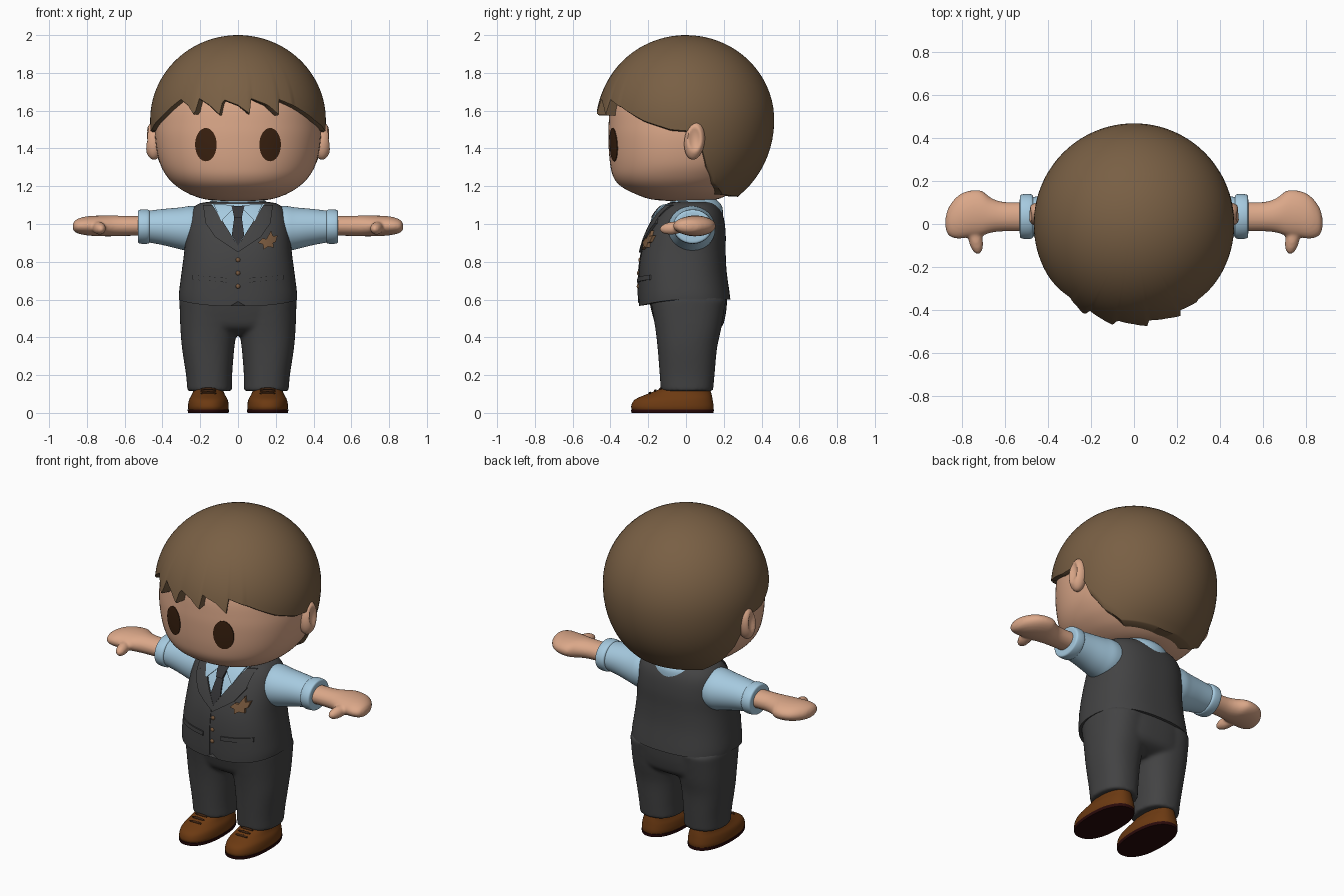
import bpy, bmesh, math
from mathutils import Matrix, Vector, Euler

cube = bpy.data.objects.get("Cube")
if cube:
    bpy.data.objects.remove(cube)


def material(name, rgb):
    m = bpy.data.materials.new(name)
    m.use_nodes = True
    m.diffuse_color = (*rgb, 1)
    m.node_tree.nodes["Principled BSDF"].inputs["Base Color"].default_value = (*rgb, 1)
    return m


SKIN = material("skin", (.71, .39, .25))
HAIR = material("brown hair", (.19, .115, .058))
EYE = material("dark brown eyes", (.042, .015, .005))
CHARCOAL = material("charcoal cloth", (.056, .056, .057))
TIE = material("dark tie", (.035, .035, .038))
SHIRT = material("light blue shirt", (.38, .59, .74))
LEATHER = material("brown leather", (.15, .042, .006))
SOLE = material("dark sole", (.022, .003, .003))
BRONZE = material("bronze", (.2, .105, .05))


def finish(bm, name, mat, voxel=0, angle=40):
    """Turn a bmesh into a shaded object; voxel blends overlapping pieces."""
    bmesh.ops.recalc_face_normals(bm, faces=bm.faces[:])
    mesh = bpy.data.meshes.new(name)
    bm.to_mesh(mesh)
    bm.free()
    mesh.materials.append(mat)
    ob = bpy.data.objects.new(name, mesh)
    bpy.context.collection.objects.link(ob)
    bpy.ops.object.select_all(action='DESELECT')
    ob.select_set(True)
    bpy.context.view_layer.objects.active = ob
    bpy.ops.object.shade_smooth_by_angle(angle=math.radians(angle))
    if voxel:
        r = ob.modifiers.new("blend", 'REMESH')
        r.mode, r.voxel_size, r.use_smooth_shade = 'VOXEL', voxel, True
        s = ob.modifiers.new("soften", 'SMOOTH')
        s.factor, s.iterations = .5, 6
    return ob


def resample(secs, k=5):
    """Smooth curve through the sections."""
    out = []
    for i in range(len(secs) - 1):
        p = [secs[max(0, min(len(secs) - 1, i + j))] for j in (-1, 0, 1, 2)]
        for s in range(k):
            t = s / k
            out.append(tuple(b + .5 * t * (c - a + t * (2*a - 5*b + 4*c - d + t * (3*(b - c) + d - a)))
                             for a, b, c, d in zip(*p)))
    return out + [secs[-1]]


def bridge(bm, rings):
    for a, b in zip(rings, rings[1:]):
        for i in range(len(a)):
            j = (i + 1) % len(a)
            bm.faces.new((a[i], a[j], b[j], b[i]))


def loft(bm, secs, axis='z', power=2.0, n=64, side=1):
    """Skin rounded sections (position, centre, half, centre, half)."""
    rings = []
    for t, c1, h1, c2, h2 in resample(secs):
        ring = []
        for i in range(n):
            a = 2 * math.pi * i / n
            c, s = math.cos(a), math.sin(a)
            u = c1 + h1 * math.copysign(abs(c) ** (2 / power), c)
            v = c2 + h2 * math.copysign(abs(s) ** (2 / power), s)
            ring.append(bm.verts.new((side * u, v, t) if axis == 'z' else (side * t, u, v)))
        rings.append(ring)
    bridge(bm, rings)
    bm.faces.new(rings[0])
    bm.faces.new(rings[-1])


def ball(bm, loc, size, rot=(0, 0, 0)):
    m = Matrix.LocRotScale(Vector(loc), Euler(rot), Vector(size))
    return bmesh.ops.create_uvsphere(bm, u_segments=32, v_segments=20, radius=1, matrix=m)["verts"]


def depth(rows):
    """(z, half width, front y, back y) rows as sections."""
    return [(z, 0, hx, (f + b) / 2, (b - f) / 2) for z, hx, f, b in rows]


def front(secs, power):
    """Function giving the front surface y at x, z."""
    fine = resample(secs)

    def y_at(x, z):
        z = max(fine[0][0], min(fine[-1][0], z))
        for a, b in zip(fine, fine[1:]):
            if z <= b[0]:
                break
        t = (z - a[0]) / (b[0] - a[0])
        _, _, hx, cy, hy = (p + (q - p) * t for p, q in zip(a, b))
        return cy - hy * (1 - min(abs(x) / hx, .98) ** power) ** (1 / power)
    return y_at


def plate(name, outline, surf, mat, lift=.004, thick=.008):
    """Thin piece following a front surface."""
    bm = bmesh.new()
    bm.faces.new([bm.verts.new((x, 0, z)) for x, z in outline])
    bmesh.ops.triangulate(bm, faces=bm.faces[:])
    bmesh.ops.subdivide_edges(bm, edges=bm.edges[:], cuts=5, use_grid_fill=True)
    for v in bm.verts:
        v.co.y = surf(v.co.x, v.co.z) - lift + thick
    new = bmesh.ops.extrude_face_region(bm, geom=bm.faces[:], use_keep_orig=True)["geom"]
    bmesh.ops.translate(bm, vec=(0, -thick, 0), verts=[g for g in new if isinstance(g, bmesh.types.BMVert)])
    return finish(bm, name, mat)


def flip(outline, side):
    return [(side * x, z) for x, z in outline]


# Head
HEAD = depth([(1.12, .05, -.05, .05), (1.13, .17, -.18, .16), (1.16, .26, -.27, .23), (1.2, .325, -.345, .28),
              (1.25, .375, -.385, .33), (1.32, .413, -.402, .38), (1.42, .435, -.41, .41), (1.52, .438, -.41, .42),
              (1.65, .415, -.395, .4), (1.8, .34, -.33, .33), (1.9, .23, -.22, .22), (1.95, .05, -.05, .05)])
bm = bmesh.new()
loft(bm, HEAD, power=2.2, n=80)
finish(bm, "head", SKIN)
face = front(HEAD, 2.2)

# Hair: dome whose hem follows a fringe line by angle from the front
BACK = [(96, 1.49), (99, 1.44), (105, 1.31), (115, 1.22), (132, 1.16), (180, 1.15)]
HEM = [(-a, z) for a, z in reversed(BACK)] + [
    (-80, 1.5), (-60, 1.57), (-42, 1.66), (-35, 1.63), (-29, 1.575), (-27, 1.665), (-19, 1.63), (-12, 1.58),
    (-10, 1.66), (0, 1.63), (7.5, 1.585), (9, 1.665), (20, 1.63), (27, 1.58), (28.5, 1.66), (42, 1.62),
    (62, 1.545), (80, 1.5)] + BACK


def hem(a):
    for (a0, z0), (a1, z1) in zip(HEM, HEM[1:]):
        if a <= a1:
            return z0 + (z1 - z0) * (a - a0) / (a1 - a0)
    return HEM[-1][1]


bm = bmesh.new()
COUNT, ROWS, MID = 240, 28, 1.55
columns = []
for i in range(COUNT):
    deg = -180 + 360 * i / COUNT
    a, z_hem = math.radians(deg), hem(deg)
    end = math.acos((z_hem - MID) / (.45 if z_hem > MID else .5))
    lock = max(0, 1.67 - z_hem) / .09 if abs(deg) < 40 else 0
    col = []
    for k in range(1, ROWS + 1):
        t = k / ROWS
        c = math.cos(end * t)
        z = MID + c * (.45 if c > 0 else .5)
        wide = math.sqrt(1 - c * c) if c > 0 else math.sqrt(1 - ((z - MID) / .58) ** 2)
        puff = 1 + .025 * lock * t ** 6
        col.append(Vector((.465 * wide * puff * math.sin(a), -.467 * math.sin(end * t) * puff * math.cos(a), z)))
    tip = col[-1]
    col.append(Vector((tip.x * .98, tip.y * .98, tip.z - .006)))
    col.append(Vector((tip.x * .6, tip.y * .6, tip.z)))
    columns.append(col)
rings = [[bm.verts.new(col[k]) for col in columns] for k in range(ROWS + 2)]
bridge(bm, rings)
top = bm.verts.new((0, 0, 2))
for i in range(COUNT):
    bm.faces.new((top, rings[0][(i + 1) % COUNT], rings[0][i]))
finish(bm, "hair", HAIR, angle=50)

# Trousers
bm = bmesh.new()
for s in (1, -1):
    loft(bm, [(.115, .15, .118, .005, .138), (.2, .153, .122, .006, .145), (.34, .158, .138, .007, .157),
              (.45, .155, .15, .012, .175), (.6, .15, .16, .012, .2)], power=2.3, side=s)
loft(bm, depth([(.41, .1, -.08, .1), (.45, .29, -.15, .185), (.52, .3, -.178, .21), (.62, .308, -.2, .22)]), power=2.5)
finish(bm, "trousers", CHARCOAL, voxel=.011)

# Waistcoat with a dipped front hem
VEST = depth([(.6, .313, -.25, .235), (.64, .312, -.252, .23), (.75, .298, -.25, .215), (.85, .285, -.236, .21),
              (.95, .277, -.205, .21), (1.03, .265, -.165, .2), (1.08, .242, -.13, .18), (1.11, .2, -.095, .15),
              (1.12, .12, -.05, .11)])
bm = bmesh.new()
loft(bm, VEST, power=2.5, n=80)
for v in bm.verts:
    if v.co.z < .64 and v.co.y < 0:
        drop = .035 * (v.co.y / .25) ** 2 if abs(v.co.x) > .01 else .01
        v.co.z -= drop * (.64 - v.co.z) / .04
finish(bm, "waistcoat", CHARCOAL)
chest = front(VEST, 2.5)

# Shirt front, tie, buttons and brooch
plate("shirt_front", [(-.14, 1.105), (0, .875), (.14, 1.105)], chest, SHIRT, .005)
plate("tie_blade", [(-.018, 1.05), (-.033, .94), (0, .885), (.033, .94), (.018, 1.05)], chest, TIE, .013, .02)
plate("tie_knot", [(-.034, 1.095), (-.02, 1.035), (.02, 1.035), (.034, 1.095)], chest, TIE, .024, .035)
plate("front_seam", [(-.022, .585), (-.016, .585), (-.016, .85), (-.022, .85)], chest, CHARCOAL, .004)
plate("brooch", [(.105, .9), (.13, .925), (.15, .92), (.175, .965), (.185, .935), (.21, .94), (.2, .905),
                 (.185, .9), (.19, .875), (.16, .88), (.135, .865), (.14, .89)], chest, BRONZE, .016, .025)
bm = bmesh.new()
for z in (.67, .74, .81):
    ball(bm, (0, chest(0, z), z), (.012, .009, .012))
finish(bm, "buttons", BRONZE)

# Collar band
bm = bmesh.new()
loft(bm, depth([(1.04, .18, -.1, .195), (1.09, .165, -.09, .192), (1.125, .145, -.08, .165), (1.145, .11, -.06, .13)]))
finish(bm, "collar", SHIRT)

LAPEL = [(.135, 1.1), (.185, 1.1), (.16, 1.045), (.138, 1.035), (.172, 1.005), (.12, .93), (.0, .85), (.0, .885)]
WING = [(.02, 1.1), (.13, 1.105), (.088, 1.015), (.03, 1.075)]
POCKET = [(.06, .69), (.24, .705), (.24, .73), (.06, .715)]
for s, label in ((1, "left"), (-1, "right")):
    plate(label + "_lapel", flip(LAPEL, s), chest, CHARCOAL, .014, .02)
    plate(label + "_collar_wing", flip(WING, s), chest, SHIRT, .02, .03)
    plate(label + "_pocket", flip(POCKET, s), chest, CHARCOAL, .008, .012)

    # Eye
    ring = [2 * math.pi * i / 40 for i in range(40)]
    plate(label + "_eye", [(s * .17 + .057 * math.cos(a), 1.42 + .088 * math.sin(a)) for a in ring], face, EYE)

    # Ear with a hollow
    bm = bmesh.new()
    for v in ball(bm, (s * .445, .045, 1.44), (.05, .054, .1), (-.12, 0, 0)):
        d = ((v.co.y - .045) / .035) ** 2 + ((v.co.z - 1.45) / .065) ** 2
        if d < 1 and s * v.co.x > .445:
            v.co.x -= s * .028 * (1 - d)
    finish(bm, label + "_ear", SKIN, angle=60)

    # Sleeve and rolled cuff
    bm = bmesh.new()
    loft(bm, [(.18, .03, .12, .975, .115), (.25, .03, .125, .975, .12), (.31, .03, .115, .977, .11),
              (.4, .032, .1, .984, .095), (.5, .035, .088, .987, .08)], 'x', side=s)
    finish(bm, label + "_sleeve", SHIRT)
    bm = bmesh.new()
    loft(bm, [(.467, .035, .08, .986, .07), (.47, .035, .098, .986, .086), (.485, .035, .104, .986, .091),
              (.515, .035, .103, .986, .09), (.528, .035, .096, .986, .084), (.53, .035, .075, .986, .06)], 'x', side=s)
    finish(bm, label + "_cuff", SHIRT)

    # Forearm, mitten hand and thumb
    bm = bmesh.new()
    loft(bm, [(.48, .034, .068, .99, .052), (.6, .034, .068, .99, .053), (.66, .04, .08, .99, .055),
              (.71, .05, .105, .99, .055), (.77, .045, .108, .99, .053), (.82, .03, .098, .99, .047),
              (.86, .012, .065, .988, .033), (.875, .005, .02, .987, .012)], 'x', side=s)
    ball(bm, (s * .735, -.07, .978), (.033, .072, .034), (.1, 0, s * -.2))
    finish(bm, label + "_hand", SKIN, voxel=.008)

    # Shoe, sole and laces
    bm = bmesh.new()
    loft(bm, [(.012, .157, .104, -.07, .213), (.035, .157, .108, -.072, .218), (.07, .157, .102, -.065, .206),
              (.1, .157, .086, -.035, .17), (.135, .157, .074, .005, .12)], power=2.3, side=s)
    finish(bm, label + "_shoe", LEATHER)
    bm = bmesh.new()
    loft(bm, [(0, .157, .107, -.071, .216), (.01, .157, .109, -.072, .219), (.018, .157, .109, -.072, .219)],
         power=2.3, side=s)
    finish(bm, label + "_sole", SOLE)
    bm = bmesh.new()
    for y, z in ((-.19, .104), (-.162, .116), (-.134, .126)):
        ball(bm, (s * .157, y, z), (.042, .008, .008))
    finish(bm, label + "_laces", EYE)
